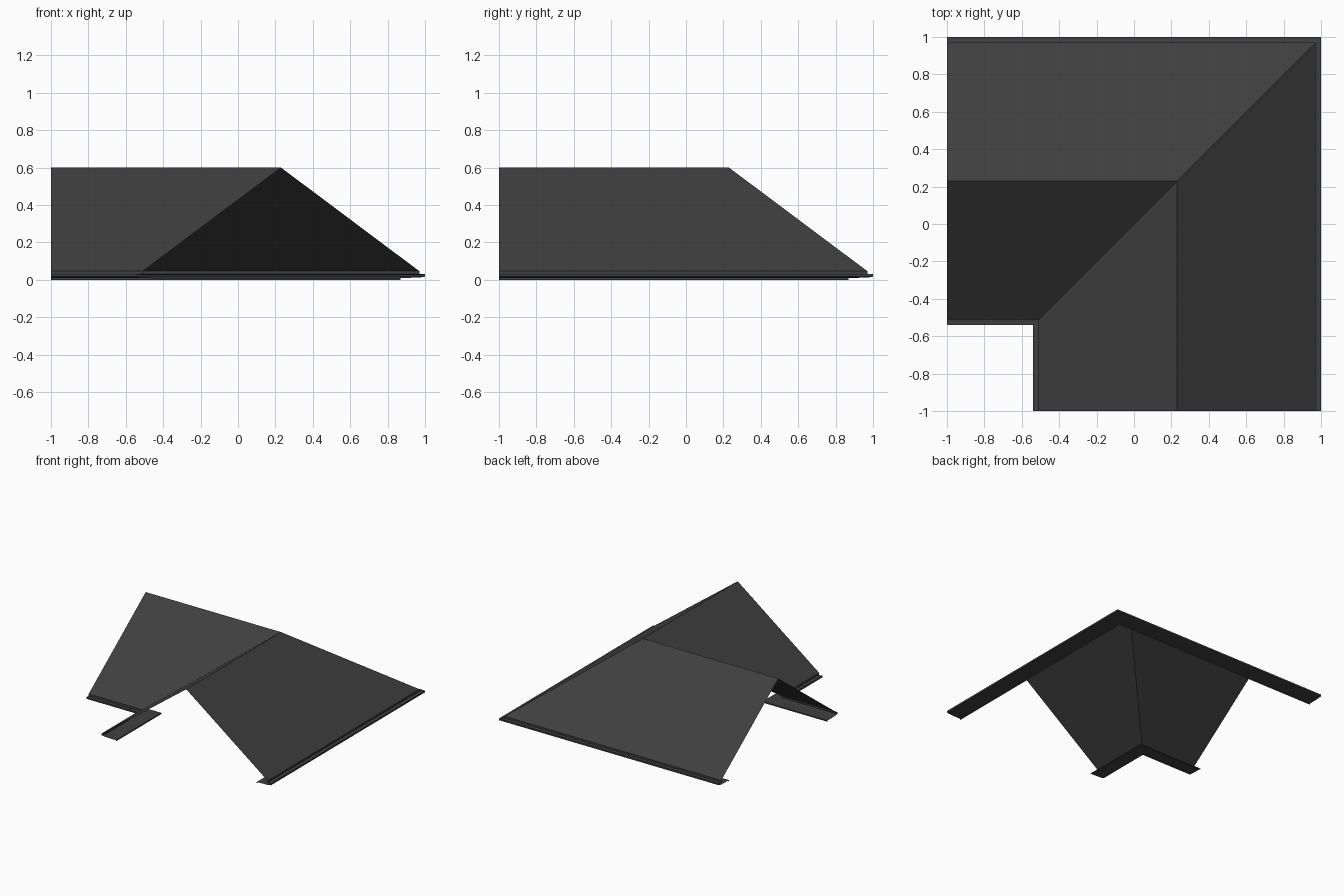
import bpy

if "Cube" in bpy.data.objects:
    bpy.data.objects.remove(bpy.data.objects["Cube"])

RIDGE = 0.23  # ridge line offset, legs run to -x and -y

dark = bpy.data.materials.new("dark_roofing")
dark.diffuse_color = (0.05, 0.05, 0.05, 1)
dark.use_nodes = True
dark.node_tree.nodes["Principled BSDF"].inputs["Base Color"].default_value = dark.diffuse_color


def corner_sweep(name, profile):
    """Sweep (offset from ridge, height) points around a mitred right-angle bend."""
    verts, faces = [], []
    for s, z in profile:
        d = RIDGE + s
        verts += [(-1, d, z), (d, d, z), (d, -1, z)]
    for i in range(len(profile) - 1):
        for k in range(2):
            a = 3 * i + k
            faces.append((a, a + 1, a + 4, a + 3))
    mesh = bpy.data.meshes.new(name)
    mesh.from_pydata(verts, [], faces)
    mesh.materials.append(dark)
    obj = bpy.data.objects.new(name, mesh)
    bpy.context.collection.objects.link(obj)
    return obj


# Roof slopes: hip on the outer side, valley on the inner side
corner_sweep("roof_slopes", [(-0.74, 0.046), (0, 0.6), (0.74, 0.046)])

# Eave trim: fascia, projecting gutter lip, soffit and small inner drip edge
eave = [(0.74, 0.046), (0.74, 0.03), (0.757, 0.027), (0.757, 0.031),
        (0.77, 0.031), (0.77, 0.017), (0.74, 0.012), (0.64, 0.010), (0.64, 0.0)]
corner_sweep("outer_eave", eave)
corner_sweep("inner_eave", [(-s, z) for s, z in reversed(eave)])
